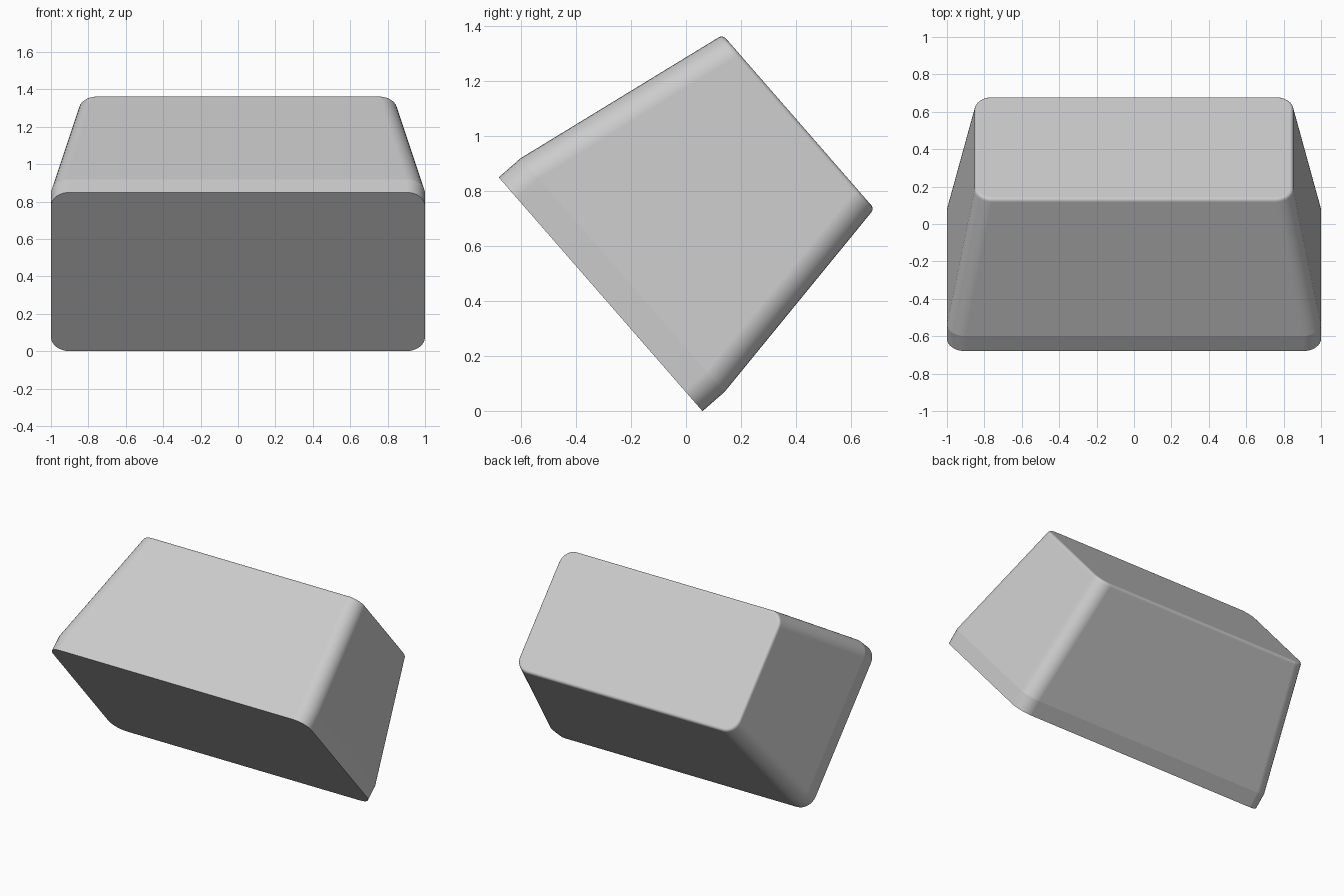
import bpy, bmesh
from math import sin, cos, pi, radians

cube = bpy.data.objects.get("Cube")
if cube:
    bpy.data.objects.remove(cube, do_unlink=True)

CORNER_STEPS = 8
TILT = -0.854

grey = bpy.data.materials.new("light grey")
grey.use_nodes = True
colour = (0.6, 0.6, 0.6, 1)
grey.diffuse_color = colour
grey.node_tree.nodes["Principled BSDF"].inputs["Base Color"].default_value = colour


def rounded_ring(bm, half_x, half_y, radius, height):
    """Closed loop of vertices around a rounded rectangle."""
    ring = []
    for i, (sx, sy) in enumerate([(1, 1), (-1, 1), (-1, -1), (1, -1)]):
        for k in range(CORNER_STEPS + 1):
            a = (i + k / CORNER_STEPS) * pi / 2
            ring.append(bm.verts.new((sx * (half_x - radius) + radius * cos(a),
                                      sy * (half_y - radius) + radius * sin(a),
                                      height)))
    return ring


# Sections: straight skirt, tapered sides, softened top rim
sections = [(1.0, 0.563, 0.1, 0.0), (1.0, 0.563, 0.1, 0.106)]
rim = 0.02
for k in range(5):
    a = k / 4 * pi / 2
    inset = rim * (1 - cos(a))
    sections.append((0.853 - inset, 0.422 - inset, 0.095 - inset,
                     0.933 + rim * sin(a)))

bm = bmesh.new()
rings = [rounded_ring(bm, *s) for s in sections]
for low, high in zip(rings, rings[1:]):
    for i in range(len(low)):
        j = (i + 1) % len(low)
        bm.faces.new((low[i], low[j], high[j], high[i]))
bm.faces.new(rings[-1])
bm.faces.new(rings[0][::-1])

# Crisp edges at the base and where the skirt meets the taper
for ring in rings[:2]:
    for i, v in enumerate(ring):
        bm.edges.get((v, ring[(i + 1) % len(ring)])).smooth = False
for f in bm.faces:
    f.smooth = True

mesh = bpy.data.meshes.new("tapered_block")
bm.to_mesh(mesh)
bm.free()
mesh.materials.append(grey)

# Tilt the block so it rests on its lower base edge
block = bpy.data.objects.new("tapered_block", mesh)
bpy.context.collection.objects.link(block)
block.rotation_euler.x = TILT
block.location = (0, -0.31, 0.425)

# Keep the large faces flat while the rounded corners stay smooth
normals = block.modifiers.new("flat_faces", 'WEIGHTED_NORMAL')
normals.keep_sharp = True
